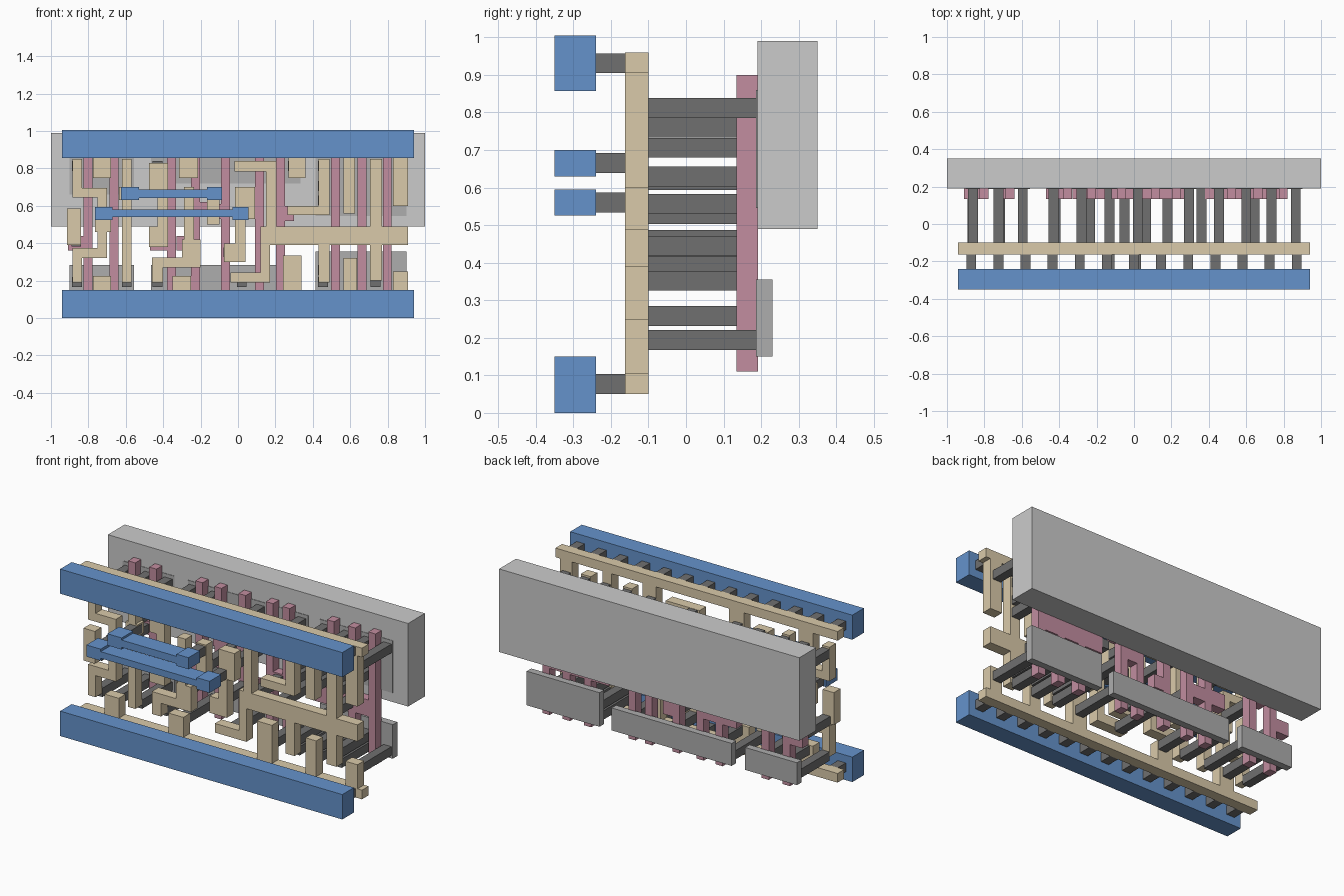
import bpy, bmesh

def mat(name, r, g, b):
    m = bpy.data.materials.new(name)
    m.diffuse_color = (r, g, b, 1)
    return m

BLUE = mat("blue", 0.13, 0.29, 0.60)
TAN = mat("tan", 0.70, 0.59, 0.40)
PINK = mat("pink", 0.54, 0.27, 0.35)
DARK = mat("dark_grey", 0.16, 0.16, 0.16)
PALE = mat("pale_grey", 0.42, 0.42, 0.42)

def layer(name, rects, y0, y1, material=None):
    """Union of (x0, x1, z0, z1) rectangles, extruded from y0 to y1."""
    xs = sorted({v for r in rects for v in r[:2]})
    zs = sorted({v for r in rects for v in r[2:]})
    bm = bmesh.new()
    verts = {}
    def vert(i, j):
        if (i, j) not in verts:
            verts[i, j] = bm.verts.new((xs[i], y0, zs[j]))
        return verts[i, j]
    for i in range(len(xs) - 1):
        for j in range(len(zs) - 1):
            cx, cz = (xs[i] + xs[i + 1]) / 2, (zs[j] + zs[j + 1]) / 2
            if any(r[0] < cx < r[1] and r[2] < cz < r[3] for r in rects):
                bm.faces.new([vert(i, j), vert(i + 1, j), vert(i + 1, j + 1), vert(i, j + 1)])
    ext = bmesh.ops.extrude_face_region(bm, geom=bm.faces[:], use_keep_orig=True)
    for v in [g for g in ext["geom"] if isinstance(g, bmesh.types.BMVert)]:
        v.co.y = y1
    bmesh.ops.recalc_face_normals(bm, faces=bm.faces[:])
    bmesh.ops.dissolve_limit(bm, angle_limit=0.01, verts=bm.verts[:], edges=bm.edges[:])
    me = bpy.data.meshes.new(name)
    bm.to_mesh(me)
    bm.free()
    if material:
        me.materials.append(material)
    ob = bpy.data.objects.new(name, me)
    bpy.context.collection.objects.link(ob)

def squares(points, s=0.053):
    return [(x - s / 2, x + s / 2, z - s / 2, z + s / 2) for x, z in points]

# rear slab
layer("back_slab", [(-1, 1, 0.49, 0.99)], 0.19, 0.35)

# thin pads: lower row and the ones set into the slab
layer("lower_pads", [(-0.9, -0.555, 0.15, 0.285), (-0.465, 0.335, 0.15, 0.285),
                     (0.415, 0.9, 0.15, 0.355)], 0.187, 0.23, PALE)
layer("upper_pads", [(-0.9, -0.555, 0.66, 0.86), (-0.465, 0.335, 0.72, 0.86),
                     (0.415, 0.9, 0.545, 0.86)], 0.187, 0.23, PALE)

# pink gate bars with contact tabs
bar_x = [-0.803, -0.662, -0.355, -0.228, -0.067, 0.115, 0.226, 0.522, 0.663, 0.798]
bars = [(x - 0.024, x + 0.024, 0.11, 0.9) for x in bar_x]
tabs = [(-0.91, -0.79, 0.36, 0.44), (-0.75, -0.65, 0.49, 0.57),
        (-0.47, -0.34, 0.36, 0.45), (-0.33, -0.22, 0.36, 0.44),
        (-0.26, -0.155, 0.54, 0.62), (-0.12, -0.05, 0.53, 0.61),
        (-0.08, 0.02, 0.32, 0.4), (0.03, 0.12, 0.58, 0.66),
        (0.1, 0.24, 0.42, 0.49), (0.22, 0.3, 0.52, 0.6), (0.38, 0.8, 0.39, 0.49)]
layer("gate_bars", bars + tabs, 0.135, 0.192, PINK)

# long contact posts
col_x = [-0.86, -0.725, -0.595, -0.43, -0.28, 0.02, 0.295, 0.455, 0.6, 0.735, 0.865]
posts = [(x, 0.812) for x in col_x] + [(x, 0.194) for x in col_x]
posts += [(x, z) for x in (0.455, 0.6, 0.735) for z in (0.258, 0.706, 0.63)]
posts += [(-0.595, 0.706), (-0.43, 0.76)]
layer("contact_posts", squares(posts), -0.1, 0.188, DARK)
gate_posts = [(-0.865, 0.41), (-0.715, 0.53), (-0.42, 0.41), (-0.235, 0.39), (-0.13, 0.556),
              (-0.05, 0.352), (0.065, 0.62), (0.18, 0.455), (0.36, 0.46), (0.645, 0.445)]
layer("gate_contact_posts", squares(gate_posts), -0.1, 0.19, DARK)

# tan rails with rail stubs
layer("top_tan_rail", [(-0.94, 0.94, 0.905, 0.96), (-0.775, -0.68, 0.75, 0.905),
                       (-0.315, -0.215, 0.75, 0.905), (0.27, 0.36, 0.75, 0.905),
                       (0.565, 0.625, 0.56, 0.905), (0.83, 0.91, 0.6, 0.905)], -0.163, -0.1, TAN)
layer("bottom_tan_rail", [(-0.94, 0.94, 0.05, 0.105), (-0.775, -0.68, 0.105, 0.225),
                          (-0.35, -0.25, 0.105, 0.225), (0.24, 0.34, 0.105, 0.335),
                          (0.565, 0.635, 0.105, 0.32), (0.83, 0.91, 0.105, 0.25)], -0.163, -0.1, TAN)

# tan signal routes
routes = {
    "left_pad_route": [(-0.915, -0.84, 0.39, 0.585)],
    "left_zigzag_route": [(-0.885, -0.835, 0.645, 0.85), (-0.885, -0.7, 0.645, 0.695),
                          (-0.75, -0.7, 0.32, 0.695), (-0.765, -0.68, 0.46, 0.58),
                          (-0.885, -0.7, 0.32, 0.375), (-0.885, -0.835, 0.19, 0.375)],
    "left_column_route": [(-0.62, -0.57, 0.19, 0.85), (-0.635, -0.555, 0.63, 0.7)],
    "upper_jog_route": [(-0.475, -0.375, 0.68, 0.83), (-0.43, -0.375, 0.38, 0.83),
                        (-0.475, -0.375, 0.38, 0.49)],
    "lower_jog_route": [(-0.46, -0.4, 0.19, 0.325), (-0.46, -0.2, 0.27, 0.325),
                        (-0.3, -0.2, 0.32, 0.42), (-0.29, -0.235, 0.42, 0.7)],
    "middle_pad_route": [(-0.165, -0.1, 0.5, 0.7)],
    "middle_hook_route": [(-0.075, 0.04, 0.3, 0.4), (-0.015, 0.04, 0.3, 0.7),
                          (-0.015, 0.09, 0.53, 0.7)],
    "centre_loop_route": [(-0.02, 0.205, 0.785, 0.84), (0.15, 0.205, 0.49, 0.84),
                          (0.12, 0.91, 0.39, 0.49), (0.12, 0.17, 0.19, 0.49),
                          (-0.04, 0.17, 0.19, 0.245), (0.43, 0.49, 0.19, 0.39),
                          (0.705, 0.77, 0.2, 0.85)],
    "right_bridge_route": [(0.265, 0.49, 0.55, 0.6), (0.43, 0.49, 0.55, 0.85)],
}
for name, rects in routes.items():
    layer(name, rects, -0.163, -0.1, TAN)

# short studs between the tan and blue layers
studs = [(i * 0.145, z) for i in range(-6, 7) for z in (0.077, 0.931)]
studs += [(-0.58, 0.665), (-0.13, 0.665), (-0.725, 0.56), (0.012, 0.56)]
layer("short_studs", squares(studs), -0.24, -0.122, DARK)

# blue front rails and straps
layer("bottom_blue_rail", [(-0.94, 0.94, 0, 0.15)], -0.35, -0.24, BLUE)
layer("top_blue_rail", [(-0.94, 0.94, 0.857, 1.005)], -0.35, -0.24, BLUE)
layer("upper_blue_strap", [(-0.625, -0.53, 0.63, 0.7), (-0.53, -0.165, 0.643, 0.687),
                           (-0.165, -0.085, 0.63, 0.7)], -0.35, -0.24, BLUE)
layer("lower_blue_strap", [(-0.765, -0.67, 0.525, 0.595), (-0.67, -0.03, 0.54, 0.58),
                           (-0.03, 0.055, 0.525, 0.595)], -0.35, -0.24, BLUE)
